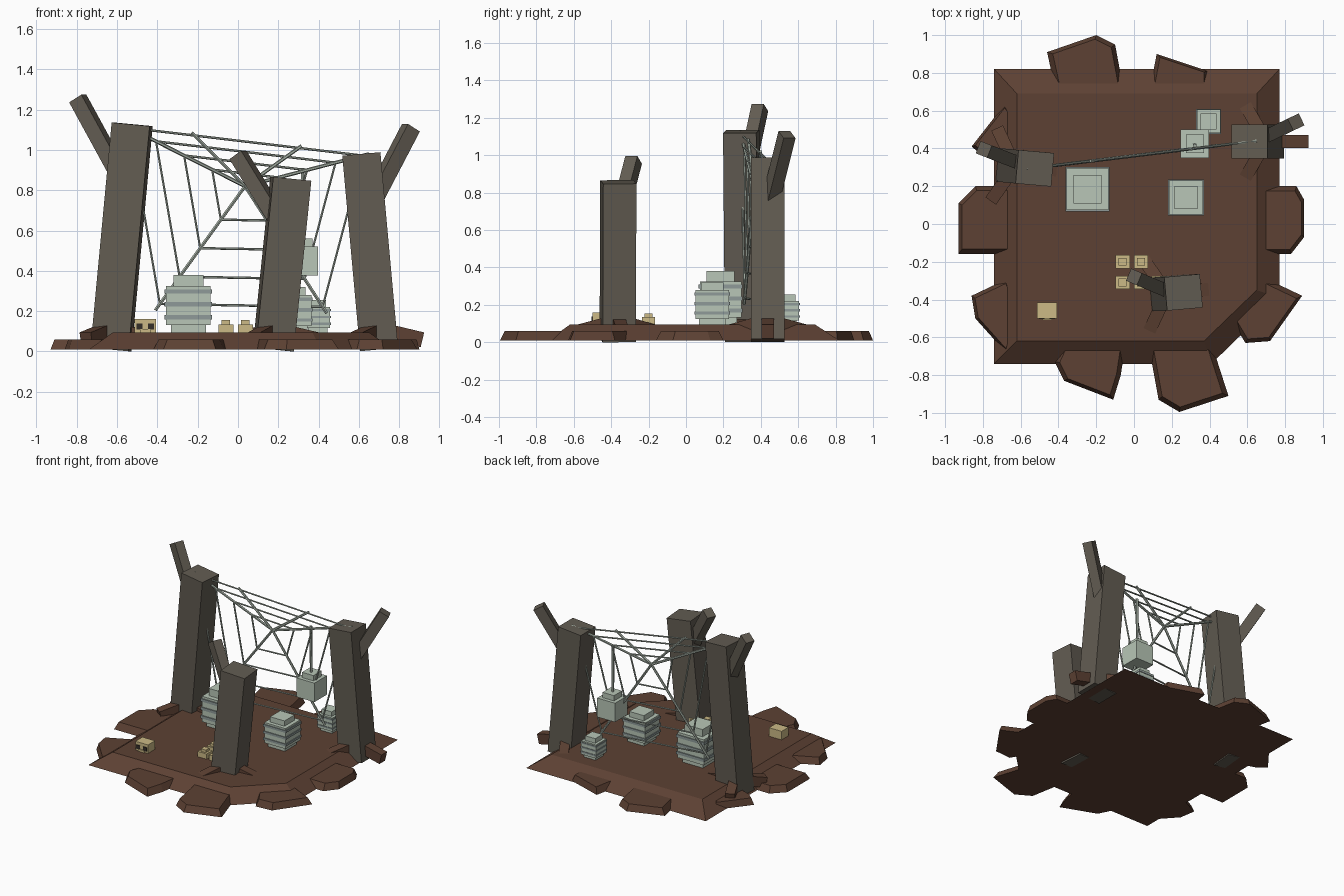
import bpy, bmesh, math
from mathutils import Vector, Matrix

if "Cube" in bpy.data.objects:
    bpy.data.objects.remove(bpy.data.objects["Cube"])


def material(name, srgb):
    m = bpy.data.materials.new(name)
    m.diffuse_color = [((c / 255 + 0.055) / 1.055) ** 2.4 for c in srgb] + [1.0]
    m.use_nodes = True
    m.node_tree.nodes["Principled BSDF"].inputs["Base Color"].default_value = m.diffuse_color
    return m


EARTH = material("earth brown", (93, 65, 51))
BARK = material("grey bark", (98, 92, 82))
SILK = material("pale silk", (184, 198, 183))
BAND = material("grey silk band", (142, 154, 152))
STRAND = material("web strand", (164, 174, 163))
BONE = material("straw yellow", (204, 186, 134))
DARK = material("dark hollow", (52, 46, 40))


def finish(name, bm, mats):
    bmesh.ops.recalc_face_normals(bm, faces=bm.faces[:])
    me = bpy.data.meshes.new(name)
    bm.to_mesh(me)
    bm.free()
    for m in mats:
        me.materials.append(m)
    ob = bpy.data.objects.new(name, me)
    bpy.context.collection.objects.link(ob)
    return ob


def box(bm, x, y, z0, z1, sx, sy, mat=0):
    m = Matrix.Translation((x, y, (z0 + z1) / 2)) @ Matrix.Diagonal((sx, sy, z1 - z0, 1))
    for v in bmesh.ops.create_cube(bm, size=1, matrix=m)["verts"]:
        for f in v.link_faces:
            f.material_index = mat


def frame(a, b, roll=0):
    """Matrix at the middle of a-b, local z along it, local x near the rolled x axis."""
    a, b = Vector(a), Vector(b)
    z = (b - a).normalized()
    y = z.cross(Vector((math.cos(roll), math.sin(roll), 0))).normalized()
    x = y.cross(z)
    m = Matrix((x, y, z)).transposed().to_4x4()
    m.translation = (a + b) / 2
    return m, (b - a).length


def beam(bm, a, b, w, d, roll=0):
    m, length = frame(a, b, roll)
    bmesh.ops.create_cube(bm, size=1, matrix=m @ Matrix.Diagonal((w, d, length, 1)))


def strand(bm, a, b, r):
    roll = math.pi / 2 if abs(b[0] - a[0]) > abs(b[2] - a[2]) else 0
    m, length = frame(a, b, roll)
    bmesh.ops.create_cone(bm, cap_ends=True, segments=6, radius1=r, radius2=r,
                          depth=length, matrix=m)


def mound(name, low, high, z0, z1):
    """Sloped slab between two outlines with the same number of corners."""
    bm = bmesh.new()
    lo = [bm.verts.new((x, y, z0)) for x, y in low]
    hi = [bm.verts.new((x, y, z1)) for x, y in high]
    bm.faces.new(lo)
    bm.faces.new(hi)
    for i in range(len(lo)):
        j = (i + 1) % len(lo)
        bm.faces.new((lo[i], lo[j], hi[j], hi[i]))
    return finish(name, bm, [EARTH])


# Ground slab with one cut corner
mound("ground",
      [(-0.74, -0.74), (0.41, -0.74), (0.77, -0.39), (0.77, 0.82), (-0.74, 0.82)],
      [(-0.62, -0.62), (0.37, -0.62), (0.65, -0.35), (0.65, 0.69), (-0.62, 0.69)],
      0.01, 0.095)

# Flat rocks round the rim
ROCKS = [
    [(-0.46, 0.91), (-0.2, 1.0), (-0.1, 0.95), (-0.05, 0.68), (-0.41, 0.68)],
    [(0.08, 0.69), (0.12, 0.9), (0.39, 0.81), (0.39, 0.69)],
    [(-0.93, 0.11), (-0.84, 0.2), (-0.62, 0.2), (-0.62, -0.16), (-0.93, -0.16)],
    [(-0.86, -0.38), (-0.67, -0.29), (-0.6, -0.48), (-0.67, -0.69), (-0.84, -0.5)],
    [(-0.36, -0.6), (-0.04, -0.6), (-0.07, -0.8), (-0.11, -0.93), (-0.37, -0.83), (-0.42, -0.73)],
    [(0.07, -0.6), (0.4, -0.6), (0.5, -0.91), (0.24, -0.995), (0.13, -0.93)],
    [(0.68, -0.28), (0.89, -0.38), (0.72, -0.62), (0.59, -0.63), (0.5, -0.48)],
    [(0.66, 0.2), (0.86, 0.2), (0.9, 0.13), (0.9, -0.07), (0.83, -0.16), (0.66, -0.16)],
    [(-0.86, 0.41), (-0.68, 0.64), (-0.62, 0.56), (-0.62, 0.3), (-0.8, 0.36)],
]
for i, low in enumerate(ROCKS):
    cx = sum(p[0] for p in low) / len(low)
    cy = sum(p[1] for p in low) / len(low)
    high = [(cx + (x - cx) * 0.86, cy + (y - cy) * 0.86) for x, y in low]
    mound("rim_rock_%d" % (i + 1), low, high, 0.01, 0.06)

# Leaning trunks: base, top, turn, branch start, branch end
TRUNKS = [
    ("left", (-0.63, 0.305, 0.01), (-0.525, 0.295, 1.127), -5,
     (-0.59, 0.315, 0.88), (-0.795, 0.395, 1.255)),
    ("front", (0.175, -0.365, 0.01), (0.262, -0.362, 0.857), 5,
     (0.2, -0.365, 0.65), (0.0, -0.28, 0.975)),
    ("right", (0.7, 0.437, 0.01), (0.612, 0.437, 0.98), 0,
     (0.67, 0.45, 0.75), (0.858, 0.54, 1.11)),
]
for name, base, top, turn, b0, b1 in TRUNKS:
    bm = bmesh.new()
    beam(bm, base, top, 0.19, 0.178, math.radians(turn))
    finish(name + "_trunk", bm, [BARK])
    bm = bmesh.new()
    heading = math.atan2(b1[1] - b0[1], b1[0] - b0[0])
    beam(bm, b0, b1, 0.075, 0.07, heading)
    finish(name + "_branch", bm, [BARK])
    # Three roots sloping down away from the trunk
    bm = bmesh.new()
    for k in range(3):
        a = math.radians(turn + 120 * k)
        dx, dy = math.cos(a), math.sin(a)
        beam(bm, (base[0] + 0.03 * dx, base[1] + 0.03 * dy, 0.102),
             (base[0] + 0.215 * dx, base[1] + 0.215 * dy, 0.058),
             0.068, 0.075, a + math.pi / 2)
    finish(name + "_roots", bm, [EARTH])


# Web hung between the two back trunks
def on_web(x, z):
    return Vector((x, 0.361 + 0.1215 * x, z))


HUB = on_web(0.035, 0.82)
ENDS = [on_web(*p) for p in [(-0.57, 1.125), (-0.23, 1.085), (0.315, 1.02),
                             (0.65, 0.98), (0.44, 0.19), (-0.41, 0.205)]]
bm = bmesh.new()
for e in ENDS:
    strand(bm, HUB, e, 0.009)
finish("web_spokes", bm, [STRAND])
bm = bmesh.new()
for t in (0.27, 0.5, 0.73, 0.95):
    ring = [HUB.lerp(e, t) for e in ENDS]
    for i in range(len(ring)):
        strand(bm, ring[i], ring[(i + 1) % len(ring)], 0.006)
finish("web_rings", bm, [STRAND])


# Silk bundles: foot, body, cap and raised bands
def bundle(name, x, y, w, z0, z1, z2, banded=True):
    bm = bmesh.new()
    body = w * 0.94 if banded else w
    low = z0
    if banded:
        low = z0 + (z1 - z0) * 0.14
        box(bm, x, y, z0 - 0.01, low, w * 0.74, w * 0.74)
    box(bm, x, y, low, z1, body, body)
    box(bm, x, y, z1, z2, w * 0.64, w * 0.64)
    if banded:
        h = z1 - low
        for t in (0.2, 0.53, 0.86):
            zc = low + h * t
            box(bm, x, y, zc - h * 0.055, zc + h * 0.055, w, w, 1)
    finish(name, bm, [SILK, BAND])


bundle("large_bundle", -0.246, 0.185, 0.235, 0.1, 0.325, 0.38)
bundle("middle_bundle", 0.275, 0.14, 0.19, 0.1, 0.28, 0.32)
bundle("small_bundle", 0.395, 0.543, 0.132, 0.1, 0.22, 0.255)
bundle("hanging_bundle", 0.322, 0.425, 0.15, 0.376, 0.52, 0.56, False)
bm = bmesh.new()
strand(bm, (0.322, 0.42, 0.55), (0.322, 0.415, 0.91), 0.01)
finish("hanging_thread", bm, [STRAND])

# Small stepped eggs beside the front trunk
for i, (x, y) in enumerate([(-0.06, -0.2), (0.037, -0.2), (-0.06, -0.31),
                            (0.037, -0.31), (0.13, -0.31)]):
    bm = bmesh.new()
    box(bm, x, y, 0.09, 0.135, 0.075, 0.07)
    box(bm, x, y, 0.135, 0.155, 0.042, 0.042)
    finish("egg_%d" % (i + 1), bm, [BONE])

# Bone block with two hollows in front
bm = bmesh.new()
box(bm, -0.46, -0.457, 0.09, 0.16, 0.106, 0.084)
box(bm, -0.46, -0.502, 0.09, 0.112, 0.05, 0.012)
for s in (-1, 1):
    box(bm, -0.46 + s * 0.028, -0.501, 0.108, 0.138, 0.03, 0.006, 1)
finish("bone_block", bm, [BONE, DARK])
